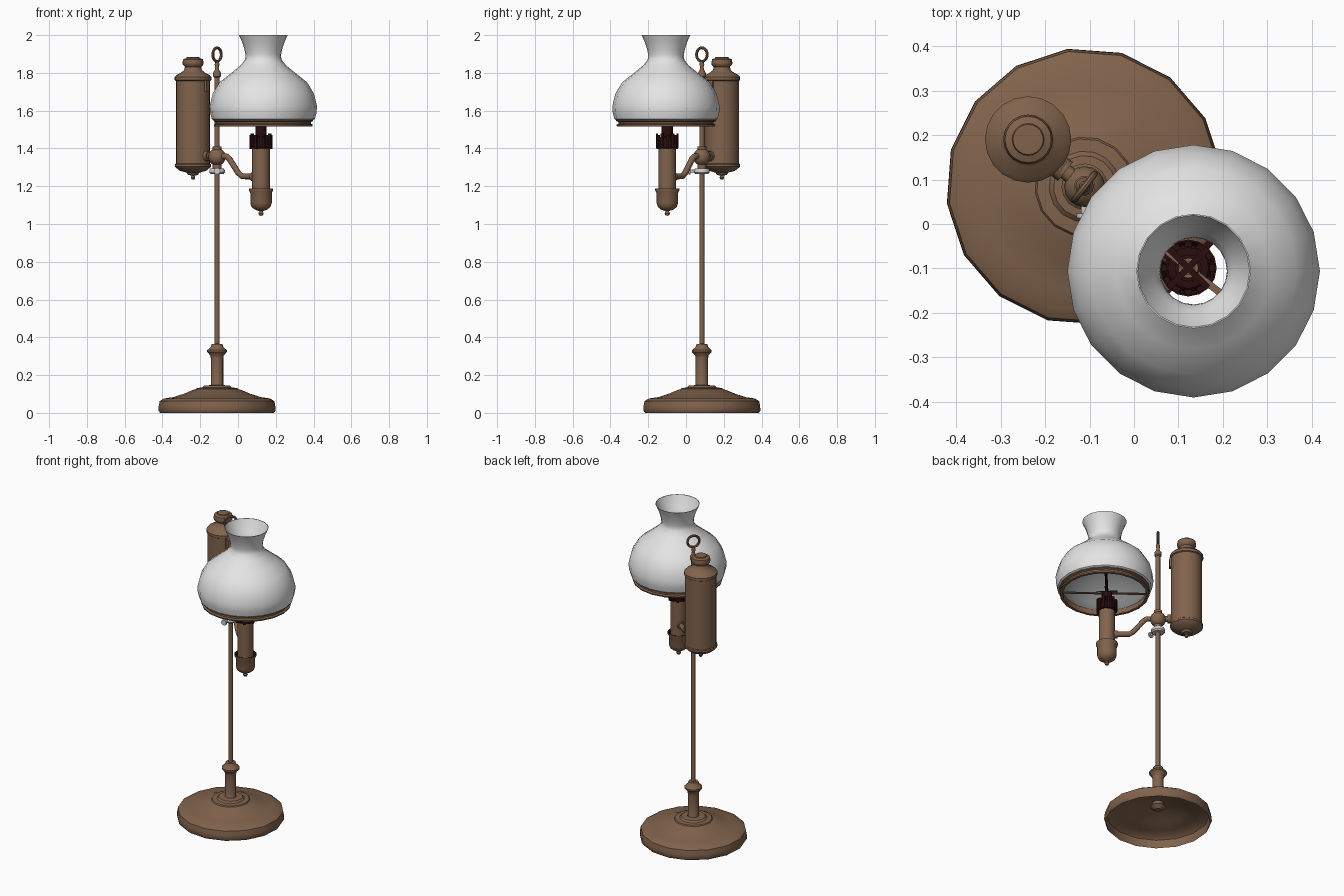
import bpy, bmesh, math
from mathutils import Vector, Matrix

if "Cube" in bpy.data.objects:
    bpy.data.objects.remove(bpy.data.objects["Cube"], do_unlink=True)


def material(name, rgb):
    m = bpy.data.materials.new(name)
    m.use_nodes = True
    m.diffuse_color = (*rgb, 1)
    m.node_tree.nodes["Principled BSDF"].inputs["Base Color"].default_value = (*rgb, 1)
    return m


BRASS = material("aged brass", (0.22, 0.125, 0.073))
GLASS = material("white glass", (0.78, 0.78, 0.78))
LINING = material("grey shade lining", (0.22, 0.23, 0.23))
DARK = material("dark burner metal", (0.022, 0.004, 0.005))
STEEL = material("pale steel", (0.6, 0.6, 0.6))

# Main vertical axes of the lamp
POLE = Vector((-0.111, 0.084, 0))
TANK = Vector((-0.238, 0.19, 0))
BURNER = Vector((0.122, -0.099, 0))
SHADE = Vector((0.134, -0.106, 0))
ARM = (BURNER - POLE).normalized()
ARM_ANGLE = math.atan2(ARM.y, ARM.x)


def finish(bm, name, mat, smooth=True):
    bmesh.ops.recalc_face_normals(bm, faces=bm.faces)
    me = bpy.data.meshes.new(name)
    bm.to_mesh(me)
    bm.free()
    me.materials.append(mat)
    ob = bpy.data.objects.new(name, me)
    bpy.context.collection.objects.link(ob)
    if smooth:
        bpy.ops.object.select_all(action='DESELECT')
        ob.select_set(True)
        bpy.context.view_layer.objects.active = ob
        bpy.ops.object.shade_smooth_by_angle(angle=math.radians(38))
    return ob


def lathe(name, profile, centre, mat, sides=20, turn=0.0, closed=False):
    """Spin a (radius, height) profile around a vertical axis."""
    bm = bmesh.new()
    vs = [bm.verts.new((r, 0, z)) for r, z in profile]
    es = [bm.edges.new(p) for p in zip(vs, vs[1:])]
    if closed:
        es.append(bm.edges.new((vs[-1], vs[0])))
    bmesh.ops.spin(bm, geom=vs + es, cent=(0, 0, 0), axis=(0, 0, 1),
                   angle=math.tau, steps=sides, use_duplicate=False)
    bmesh.ops.remove_doubles(bm, verts=bm.verts, dist=0.0005)
    bmesh.ops.transform(bm, matrix=Matrix.Translation(centre) @ Matrix.Rotation(turn, 4, 'Z'),
                        verts=bm.verts)
    return finish(bm, name, mat)


def paint_inside(ob, centre, mat, low, high):
    """Give the faces that look towards the axis a second colour."""
    ob.data.materials.append(mat)
    for f in ob.data.polygons:
        out = f.center - centre
        if low < f.center.z < high and f.normal.x * out.x + f.normal.y * out.y < 0.001:
            f.material_index = 1


def rod(name, points, radius, mat):
    """Round rod along a path."""
    cu = bpy.data.curves.new(name, 'CURVE')
    cu.dimensions = '3D'
    cu.bevel_depth = radius
    cu.bevel_resolution = 2
    cu.use_fill_caps = True
    sp = cu.splines.new('POLY')
    sp.points.add(len(points) - 1)
    for p, co in zip(sp.points, points):
        p.co = (*co, 1)
    sp.use_smooth = True
    cu.materials.append(mat)
    ob = bpy.data.objects.new(name, cu)
    bpy.context.collection.objects.link(ob)
    return ob


def box(name, centre, size, angle, mat):
    bm = bmesh.new()
    m = Matrix.Translation(centre) @ Matrix.Rotation(angle, 4, 'Z') @ Matrix.Diagonal((*size, 1))
    bmesh.ops.create_cube(bm, size=1, matrix=m)
    return finish(bm, name, mat, False)


def at(axis, z, out=0.0):
    return axis + ARM * out + Vector((0, 0, z))


# Hollow stepped foot
lathe("base", [(0.304, 0), (0.312, 0.012), (0.311, 0.035), (0.306, 0.062), (0.284, 0.076),
               (0.235, 0.083), (0.175, 0.102), (0.13, 0.121), (0.112, 0.126), (0.108, 0.132), (0.08, 0.134),
               (0.07, 0.144), (0.034, 0.147), (0.034, 0.125), (0.105, 0.118), (0.17, 0.094),
               (0.232, 0.074), (0.28, 0.066), (0.298, 0.05)], POLE, BRASS, 16, math.radians(7), True)

# Column, collar and long pole
lathe("column", [(0, 0.08), (0.02, 0.08), (0.045, 0.1), (0.033, 0.12), (0.033, 0.29), (0.036, 0.305),
                 (0.052, 0.322), (0.052, 0.332), (0.034, 0.348), (0.028, 0.365), (0, 0.367)],
      POLE, BRASS, 16)
lathe("pole", [(0, 0.3), (0.0135, 0.3), (0.0135, 1.775), (0.021, 1.782), (0.021, 1.8), (0.012, 1.815),
               (0.009, 1.83), (0.013, 1.845), (0.008, 1.862), (0, 1.864)], POLE, BRASS, 12)

# Carrying ring, standing across the arm
bm = bmesh.new()
bmesh.ops.create_circle(bm, segments=8, radius=0.0075,
                        matrix=Matrix.Translation((0.036, 0, 0)) @ Matrix.Rotation(math.pi / 2, 4, 'X'))
bmesh.ops.spin(bm, geom=bm.verts[:] + bm.edges[:], cent=(0, 0, 0), axis=(0, 0, 1),
               angle=math.tau, steps=20, use_duplicate=False)
bmesh.ops.remove_doubles(bm, verts=bm.verts, dist=0.0005)
bmesh.ops.transform(bm, verts=bm.verts, matrix=Matrix.Translation(at(POLE, 1.897))
                    @ Matrix.Rotation(ARM_ANGLE, 4, 'Z') @ Matrix.Rotation(math.pi / 2, 4, 'Y'))
finish(bm, "carrying_ring", BRASS)

# Hub ball with arms to the tank and to the burner
bm = bmesh.new()
bmesh.ops.create_uvsphere(bm, u_segments=16, v_segments=10, radius=0.046,
                          matrix=Matrix.Translation(at(POLE, 1.355)))
finish(bm, "hub", BRASS)
lathe("hub_sleeve", [(0, 1.295), (0.024, 1.295), (0.024, 1.41), (0, 1.41)], POLE, BRASS, 16)
rod("tank_arm", [at(POLE, 1.36, -0.1), at(POLE, 1.36)], 0.018, BRASS)
rod("tank_arm_flange", [at(POLE, 1.36, -0.075), at(POLE, 1.36, -0.055)], 0.027, BRASS)
rod("burner_arm", [at(POLE, 1.358), at(POLE, 1.358, 0.065), at(POLE, 1.345, 0.083),
                   at(POLE, 1.27, 0.143), at(POLE, 1.253, 0.168), at(POLE, 1.25, 0.28)], 0.016, BRASS)
rod("burner_arm_flange", [at(POLE, 1.25, 0.235), at(POLE, 1.25, 0.262)], 0.024, BRASS)

# Clamp collar and thumb screw
lathe("clamp_collar", [(0.012, 1.264), (0.034, 1.264), (0.041, 1.272), (0.041, 1.286),
                       (0.034, 1.295), (0.012, 1.295)], POLE, STEEL, 16)
rod("clamp_screw", [at(POLE, 1.28) + Vector((0, y, 0)) for y in (-0.03, -0.065)], 0.008, STEEL)
rod("clamp_screw_head", [at(POLE, 1.28) + Vector((0, y, 0)) for y in (-0.06, -0.07)], 0.018, STEEL)

# Fuel tank
lathe("tank", [(0, 1.235), (0.008, 1.237), (0.012, 1.246), (0.008, 1.256), (0.026, 1.26), (0.034, 1.272),
               (0.07, 1.282), (0.09, 1.298), (0.096, 1.304), (0.096, 1.316), (0.091, 1.32), (0.091, 1.758),
               (0.097, 1.762), (0.097, 1.778), (0.088, 1.788), (0.062, 1.802), (0.047, 1.815),
               (0.043, 1.832), (0.054, 1.843), (0.056, 1.852), (0.052, 1.872), (0.036, 1.878),
               (0.034, 1.884), (0, 1.885)], TANK, BRASS, 20)
box("tank_latch", at(TANK, 1.73, 0.093), (0.014, 0.028, 0.06), ARM_ANGLE, BRASS)

# Burner tube and drip cup with a dark inside
lathe("burner_tube", [(0, 1.12), (0.047, 1.12), (0.047, 1.41), (0.034, 1.41), (0.034, 1.2)],
      BURNER, BRASS, 16)
cup = lathe("drip_cup", [(0, 1.043), (0.01, 1.046), (0.014, 1.056), (0.009, 1.068), (0.032, 1.076),
                         (0.05, 1.09), (0.057, 1.112), (0.057, 1.165), (0.064, 1.178), (0.064, 1.188),
                         (0.06, 1.188), (0.053, 1.165), (0.047, 1.14)], BURNER, BRASS, 16)
paint_inside(cup, BURNER, DARK, 1.14, 1.2)

# Burner gallery with prongs, wick tube and top cross
lathe("burner_gallery", [(0.047, 1.4), (0.053, 1.402), (0.053, 1.45), (0.046, 1.46),
                         (0.03, 1.462), (0.03, 1.525), (0.022, 1.525), (0.022, 1.42)], BURNER, DARK, 16)
lathe("wick_tube", [(0, 1.5), (0.016, 1.5), (0.016, 1.42)], BURNER, BRASS, 12)
for i in range(12):
    a = i * math.tau / 12
    d = Vector((math.cos(a), math.sin(a), 0))
    box("gallery_prong", BURNER + d * 0.054 + Vector((0, 0, 1.435 + 0.006 * (i % 2))),
        (0.012, 0.016, 0.075), a, DARK)
for i in range(2):
    box("burner_cross", at(BURNER, 1.532), (0.125, 0.014, 0.01), math.pi / 4 + i * math.pi / 2, DARK)

# Shade holder ring with flat spokes
lathe("shade_ring", [(0.243, 1.517), (0.26, 1.517), (0.262, 1.526), (0.252, 1.531), (0.252, 1.54),
                     (0.264, 1.545), (0.264, 1.555), (0.243, 1.55)], SHADE, BRASS, 20, 0, True)
for turn, mat in ((0, BRASS), (math.pi / 2, DARK), (math.pi, BRASS)):
    a = ARM_ANGLE + turn
    d = Vector((math.cos(a), math.sin(a), 0))
    start, end = BURNER + d * 0.025, SHADE + d * 0.25
    span = end - start
    box("shade_spoke", (start + end) / 2 + Vector((0, 0, 1.524)), (span.length, 0.016, 0.005),
        math.atan2(span.y, span.x), mat)

# Glass shade with wall thickness and a grey lining in the bowl
outer = [(0.255, 1.545), (0.273, 1.556), (0.282, 1.59), (0.284, 1.625), (0.268, 1.69), (0.232, 1.75),
         (0.175, 1.795), (0.12, 1.84), (0.098, 1.868), (0.094, 1.885), (0.095, 1.9),
         (0.1, 1.925), (0.113, 1.965), (0.129, 2.0)]
inner = [(0.112, 1.965), (0.09, 1.925), (0.077, 1.9), (0.075, 1.885), (0.084, 1.86), (0.112, 1.834),
         (0.165, 1.789), (0.222, 1.744), (0.258, 1.688), (0.274, 1.625), (0.272, 1.59), (0.245, 1.548)]
shade = lathe("glass_shade", outer + [(0.126, 2.0)] + inner, SHADE, GLASS, 20, 0, True)
paint_inside(shade, SHADE, LINING, 1.55, 1.87)
